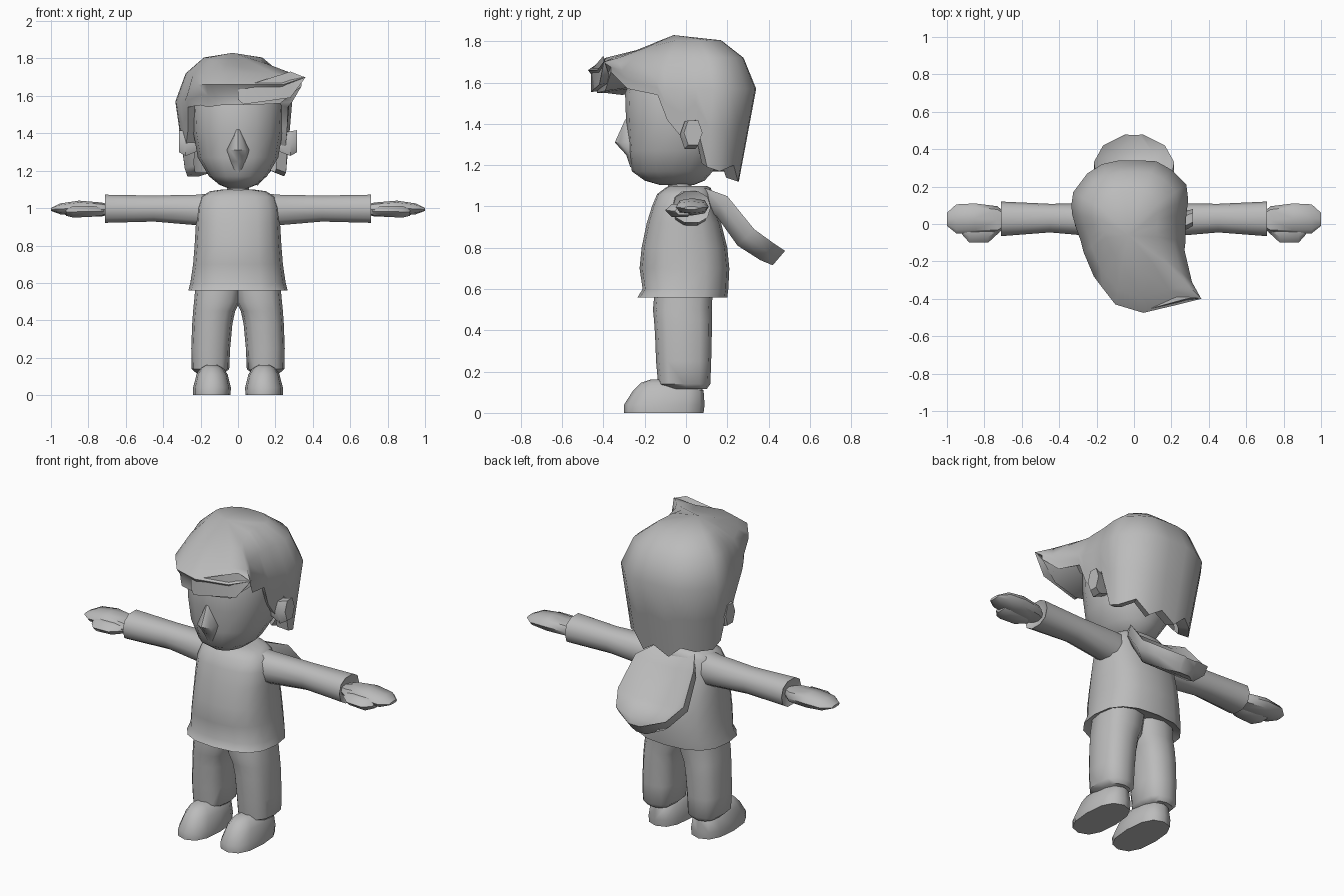
import bpy, bmesh, math
from mathutils import Vector

grey = bpy.data.materials.new("plain grey")
grey.diffuse_color = (0.5, 0.5, 0.5, 1)


def skin(name, rings, cap=True, angle=48):
    """Bridge equal-length rings of points into one smooth-shaded object."""
    bm = bmesh.new()
    loops = [[bm.verts.new(p) for p in r] for r in rings]
    n = len(loops[0])
    for a, b in zip(loops, loops[1:]):
        for i in range(n):
            j = (i + 1) % n
            bm.faces.new((a[i], a[j], b[j], b[i]))
    if cap:
        bm.faces.new(loops[0])
        bm.faces.new(loops[-1])
    bmesh.ops.remove_doubles(bm, verts=bm.verts, dist=1e-4)
    bmesh.ops.recalc_face_normals(bm, faces=bm.faces)
    me = bpy.data.meshes.new(name)
    bm.to_mesh(me)
    bm.free()
    me.materials.append(grey)
    ob = bpy.data.objects.new(name, me)
    bpy.context.collection.objects.link(ob)
    bpy.ops.object.select_all(action='DESELECT')
    ob.select_set(True)
    bpy.context.view_layer.objects.active = ob
    bpy.ops.object.shade_smooth_by_angle(angle=math.radians(angle))
    return ob


def loft(name, rows, axis='z', n=12, p=0.8, side=1):
    """Rows are (position, a0, a1, b0, b1): rounded sections along an axis."""
    rings = []
    for t, a0, a1, b0, b1 in rows:
        ring = []
        for i in range(n):
            c, s = math.cos(2 * math.pi * i / n), math.sin(2 * math.pi * i / n)
            a = (a0 + a1) / 2 + (a1 - a0) / 2 * math.copysign(abs(c) ** p, c)
            b = (b0 + b1) / 2 + (b1 - b0) / 2 * math.copysign(abs(s) ** p, s)
            x, y, z = (a, b, t) if axis == 'z' else (t, a, b)
            ring.append((x * side, y, z))
        rings.append(ring)
    return skin(name, rings)


def even(z, w, y0, y1):
    return (z, -w, w, y0, y1)


# Shirt body with flared hem
loft("shirt", [even(*r) for r in [
    (.59, .21, -.16, .14), (.56, .265, -.235, .2), (.6, .255, -.21, .205),
    (.7, .24, -.225, .21), (.8, .232, -.215, .2), (.92, .225, -.19, .17),
    (1.0, .22, -.165, .14), (1.06, .2, -.14, .13), (1.09, .15, -.1, .12),
    (1.1, .08, -.08, .1)]], n=16, p=.78)

# Limbs, mirrored left and right
for tag, s in (("right", 1), ("left", -1)):
    loft(tag + "_sleeve", [
        (.12, -.08, .1, .88, 1.085), (.22, -.065, .11, .905, 1.075),
        (.45, -.045, .108, .925, 1.07), (.71, -.065, .12, .918, 1.075),
        (.69, -.03, .08, .95, 1.04)], 'x', 10, .85, s)
    loft(tag + "_hand", [
        (.69, -.02, .06, .965, 1.02), (.73, -.05, .095, .955, 1.03),
        (.85, -.05, .11, .957, 1.04), (.95, -.05, .105, .967, 1.025),
        (1.0, -.01, .06, .985, 1.0)], 'x', 8, .8, s)
    loft(tag + "_thumb", [
        (.72, -.045, .03, .96, 1.005), (.78, -.1, .04, .95, 1.015),
        (.88, -.1, .04, .945, 1.015), (.92, -.055, .03, .957, 1.0)],
        'x', 6, .85, s)
    loft(tag + "_trouser_leg", [
        (.61, -.03, .225, -.15, .13), (.5, -.012, .235, -.16, .125),
        (.45, .015, .24, -.155, .125), (.38, .03, .245, -.15, .125),
        (.25, .042, .25, -.145, .122),
        (.14, .047, .248, -.135, .118), (.115, .075, .22, -.09, .1)],
        'z', 12, .78, s)
    loft(tag + "_shoe", [
        (0, .04, .24, -.3, .085), (.04, .038, .24, -.3, .09),
        (.11, .055, .222, -.255, .085), (.145, .08, .2, -.22, .03),
        (.162, .11, .17, -.17, -.06)], 'z', 12, .8, s)
    loft(tag + "_ear", [
        (.21, -.01, .05, 1.3, 1.4), (.28, -.03, .07, 1.27, 1.42),
        (.315, -.01, .08, 1.29, 1.425)], 'x', 6, .9, s)

# Neck, head and nose wedge
loft("neck", [even(1.05, .06, -.09, .03), even(1.16, .06, -.09, .03)], n=10, p=1)
loft("head", [even(*r) for r in [
    (1.105, .05, -.13, .04), (1.125, .1, -.2, .09), (1.17, .155, -.262, .13),
    (1.27, .215, -.28, .18), (1.4, .238, -.29, .21), (1.55, .245, -.295, .22),
    (1.68, .2, -.24, .18)]], n=16, p=.93)
loft("nose", [(1.42, -.012, .012, -.295, -.25), (1.31, -.06, .06, -.345, -.2),
              (1.25, -.05, .05, -.29, -.2), (1.19, -.02, .02, -.27, -.2)],
     n=8, p=1)

# Hair: outline columns (x, y, lower edge z) swept from crown to a jagged edge
columns = [
    (.05, -.475, 1.55), (.24, -.43, 1.56), (.36, -.4, 1.65), (.31, -.31, 1.57),
    (.27, -.14, 1.54), (.275, -.1, 1.42), (.275, -.02, 1.33), (.28, .05, 1.42),
    (.29, .13, 1.19), (.28, .21, 1.17), (.2, .29, 1.2), (.12, .335, 1.12),
    (.03, .34, 1.17), (-.08, .34, 1.12), (-.17, .32, 1.19), (-.25, .27, 1.17),
    (-.325, .17, 1.17), (-.335, .1, 1.21), (-.33, .05, 1.42),
    (-.31, -.02, 1.33), (-.285, -.09, 1.42), (-.27, -.15, 1.54),
    (-.215, -.28, 1.55), (-.17, -.34, 1.54), (-.1, -.43, 1.55)]
crown = Vector((-.03, -.06, 1.83))


def level(k, z, droop):
    out = []
    for x, y, _ in columns:
        px, py = crown.x * (1 - k) + x * k, y * k
        out.append((px, py, z + droop * min(0, py + .05)))
    return out


def edge_point(x, y, z):
    d = max(0, 1.57 - z)
    if y < -.2:
        return (x * .94, y * .91, z)
    kx = .3 if x > 0 else .42
    return (x * (1 - kx * d), y * (1 - .55 * d), z)


wide = [(x, y, 1.7 if x > .3 and y < -.35 else 1.66 if y < -.2 else
         1.61 if y < -.1 else 1.57) for x, y, _ in columns]
middle = [edge_point(x, y, (w[2] + z) / 2) for (x, y, z), w in zip(columns, wide)]
lower = [edge_point(*c) for c in columns]
inner = [(x * .7, y * .58, z + .02) for x, y, z in columns]
skin("hair", [[crown] * len(columns), level(.5, 1.805, .25), level(.82, 1.72, 0),
              wide, middle, lower, inner], cap=False, angle=50)

# Loose lock over the fringe
skin("hair_lock", [
    [(.0, -.36, 1.62), (.0, -.44, 1.66), (.0, -.44, 1.58)],
    [(.05, -.36, 1.56), (.06, -.46, 1.66), (.03, -.46, 1.555)],
    [(.26, -.36, 1.6), (.28, -.4, 1.73), (.28, -.42, 1.59)],
    [(.355, -.39, 1.69), (.355, -.395, 1.7), (.355, -.4, 1.69)]])

# Hood lying on the back: (top y, z, bottom y, z, half width, hollow depth)
hood = []
for ty, tz, by, bz, w, dip in [
        (.09, 1.09, .09, 1.0, .12, 0), (.2, 1.05, .15, .95, .19, .3),
        (.33, .89, .25, .81, .215, .65), (.42, .825, .36, .74, .165, .6),
        (.48, .785, .42, .715, .045, .05)]:
    top, bot = Vector((0, ty, tz)), Vector((0, by, bz))
    low, X = top.lerp(bot, dip), Vector((1, 0, 0))
    hood.append([top - X * w, low - X * w * .6, low + X * w * .6, top + X * w,
                 top.lerp(bot, .5) + X * w, bot + X * w * .7,
                 bot - X * w * .7, top.lerp(bot, .5) - X * w])
skin("hood", hood)
